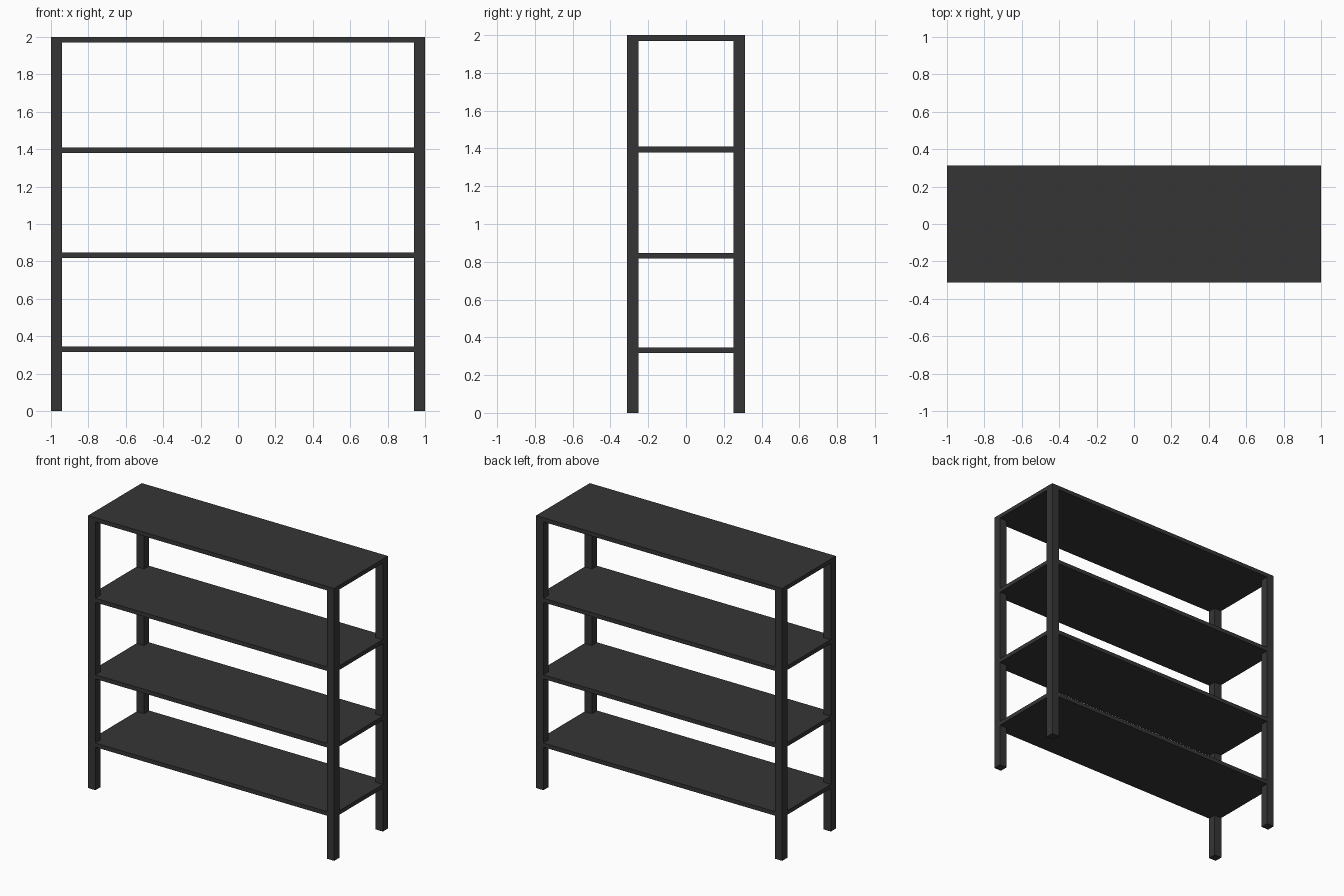
import bpy, bmesh

if "Cube" in bpy.data.objects:
    bpy.data.objects.remove(bpy.data.objects["Cube"])

W, D, H = 1.0, 0.312, 2.0   # half width, half depth, height
LEG, T = 0.06, 0.03         # leg width, shelf thickness

metal = bpy.data.materials.new("charcoal")
metal.diffuse_color = (0.036, 0.036, 0.036, 1)
metal.use_nodes = True
metal.node_tree.nodes["Principled BSDF"].inputs["Base Color"].default_value = metal.diffuse_color


def prism(name, outline, z0, z1):
    """Extrude a flat outline from z0 up to z1."""
    bm = bmesh.new()
    face = bm.faces.new([bm.verts.new((x, y, z0)) for x, y in outline])
    ret = bmesh.ops.extrude_face_region(bm, geom=[face], use_keep_orig=True)
    for v in ret["geom"]:
        if isinstance(v, bmesh.types.BMVert):
            v.co.z = z1
    bmesh.ops.recalc_face_normals(bm, faces=bm.faces)
    mesh = bpy.data.meshes.new(name)
    bm.to_mesh(mesh)
    bm.free()
    mesh.materials.append(metal)
    obj = bpy.data.objects.new(name, mesh)
    bpy.context.collection.objects.link(obj)
    return obj


def rect(x0, x1, y0, y1):
    return [(x0, y0), (x1, y0), (x1, y1), (x0, y1)]


# four corner legs under the top board
for sx, side in ((-1, "left"), (1, "right")):
    for sy, end in ((-1, "front"), (1, "back")):
        xs = sorted((sx * W, sx * (W - LEG)))
        ys = sorted((sy * D, sy * (D - LEG)))
        prism(f"{end}_{side}_leg", rect(*xs, *ys), 0, H - T)

# top board covers the legs
prism("top_shelf", rect(-W, W, -D, D), H - T, H)

# lower shelves, flush with the legs and notched round them at the corners
a, b = W - LEG, D - LEG
notched = [(-a, -D), (a, -D), (a, -b), (W, -b), (W, b), (a, b),
           (a, D), (-a, D), (-a, b), (-W, b), (-W, -b), (-a, -b)]
for name, z in (("bottom_shelf", 0.316), ("lower_shelf", 0.817), ("upper_shelf", 1.379)):
    prism(name, notched, z, z + T)
